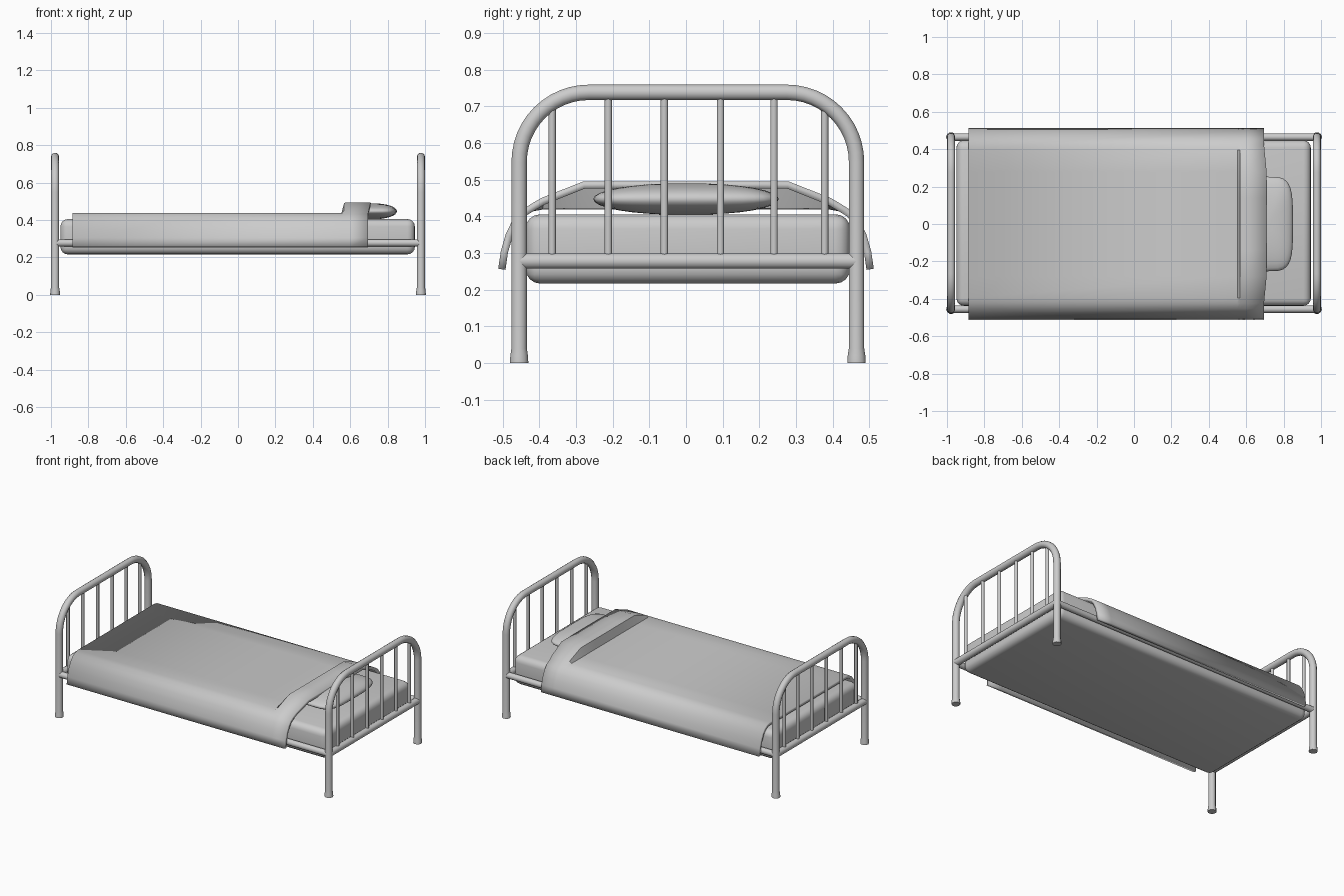
import bpy, bmesh, math
from mathutils import Vector

if "Cube" in bpy.data.objects:
    bpy.data.objects.remove(bpy.data.objects["Cube"])

grey = bpy.data.materials.new("light_grey")
grey.use_nodes = True
grey.diffuse_color = (0.6, 0.6, 0.6, 1)
grey.node_tree.nodes["Principled BSDF"].inputs["Base Color"].default_value = (0.6, 0.6, 0.6, 1)

MID_Y = 0.005     # frame centre
POST_Y = 0.46     # half distance between posts
END_X = 0.978
TUBE = 0.022
RAIL_Z = 0.278
TOP_Z = 0.738
ARCH_R = 0.19


def add_object(name, mesh, angle=40):
    obj = bpy.data.objects.new(name, mesh)
    bpy.context.collection.objects.link(obj)
    mesh.materials.clear()
    mesh.materials.append(grey)
    bpy.ops.object.select_all(action="DESELECT")
    obj.select_set(True)
    bpy.context.view_layer.objects.active = obj
    bpy.ops.object.shade_smooth_by_angle(angle=math.radians(angle))
    return obj


def tube(name, points, radius, scales=None):
    """Round capped tube through the points."""
    curve = bpy.data.curves.new(name, "CURVE")
    curve.dimensions = "3D"
    curve.bevel_depth = radius
    curve.bevel_resolution = 3
    curve.use_fill_caps = True
    spline = curve.splines.new("POLY")
    spline.points.add(len(points) - 1)
    for i, p in enumerate(points):
        spline.points[i].co = (*p, 1)
        spline.points[i].radius = scales[i] if scales else 1
    temp = bpy.data.objects.new(name, curve)
    bpy.context.collection.objects.link(temp)
    bpy.context.view_layer.update()
    evaluated = temp.evaluated_get(bpy.context.evaluated_depsgraph_get())
    mesh = bpy.data.meshes.new_from_object(evaluated)
    bpy.data.objects.remove(temp)
    return add_object(name, mesh)


def arch_height(offset):
    """Centre height of the arch at a distance from its middle."""
    inner = max(0, abs(offset) - (POST_Y - ARCH_R))
    return TOP_Z - ARCH_R + math.sqrt(ARCH_R ** 2 - inner ** 2)


# Head and foot frames: bent tube with flared feet, cross rail and spindles
for end, x in (("head", END_X), ("foot", -END_X)):
    half = [(POST_Y, 0), (POST_Y, 0.02), (POST_Y, 0.04)]
    for i in range(13):
        a = math.radians(90 * i / 12)
        half.append((POST_Y - ARCH_R + ARCH_R * math.cos(a),
                     TOP_Z - ARCH_R + ARCH_R * math.sin(a)))
    path = [(x, MID_Y + y, z) for y, z in half]
    path += [(x, MID_Y - y, z) for y, z in reversed(half)]
    flare = [1.2, 1.15, 1] + [1] * 26 + [1, 1.15, 1.2]
    tube(end + "_frame", path, TUBE, flare)
    tube(end + "_cross_rail", [(x, MID_Y - POST_Y, RAIL_Z), (x, MID_Y + POST_Y, RAIL_Z)], TUBE)
    for i, y in enumerate((-0.37, -0.217, -0.064, 0.089, 0.235, 0.373)):
        tube(f"{end}_spindle_{i + 1}",
             [(x, MID_Y + y, RAIL_Z), (x, MID_Y + y, arch_height(y))], 0.0105)

# Side rails
for side, sign in (("front", -1), ("back", 1)):
    y = MID_Y + sign * POST_Y
    tube(side + "_side_rail", [(-END_X, y, RAIL_Z), (END_X, y, RAIL_Z)], 0.02)

# Mattress: box with rounded edges
bm = bmesh.new()
bmesh.ops.create_cube(bm, size=1)
for v in bm.verts:
    v.co = Vector((v.co.x * 1.895 - 0.002, v.co.y * 0.885 + MID_Y, v.co.z * 0.189 + 0.311))
bmesh.ops.bevel(bm, geom=bm.edges[:], offset=0.04, segments=4, profile=0.5, affect="EDGES")
mesh = bpy.data.meshes.new("mattress")
bm.to_mesh(mesh)
bm.free()
add_object("mattress", mesh)

# Pillow: rounded, flattened cushion
bm = bmesh.new()
bmesh.ops.create_uvsphere(bm, u_segments=32, v_segments=16, radius=1)


def puff(value, power):
    return math.copysign(abs(value) ** power, value)


for v in bm.verts:
    ring = math.hypot(v.co.x, v.co.y)
    c, s = (v.co.x / ring, v.co.y / ring) if ring > 1e-6 else (0, 0)
    spread = ring ** 0.9
    v.co = Vector((0.71 + 0.14 * spread * puff(c, 0.5),
                   0.253 * spread * puff(s, 0.5),
                   0.447 + 0.043 * v.co.z))
mesh = bpy.data.meshes.new("pillow")
bm.to_mesh(mesh)
bm.free()
add_object("pillow", mesh, 60)

# Blanket: draped cross-section swept along the bed, raised over the pillow
drape = [(0.512, 0.257), (0.505, 0.305), (0.492, 0.35), (0.474, 0.388),
         (0.452, 0.415), (0.425, 0.432), (0.395, 0.438), (0.28, 0.438), (0.14, 0.438)]
section = [(-y, z) for y, z in drape] + [(0, 0.438)] + list(reversed(drape))
stations = [(-0.885, 0), (0.553, 0), (0.568, 0.95), (0.6, 1), (0.695, 1)]
bm = bmesh.new()
rows = []
for x, lift in stations:
    row = []
    for y, z in section:
        rise = min(1, max(0, (0.425 - abs(y)) / 0.145))
        shift = 0.014 * rise if x > 0.65 else 0
        row.append(bm.verts.new((x + shift, y, z + 0.057 * lift * rise)))
    rows.append(row)
for a, b in zip(rows, rows[1:]):
    for i in range(len(section) - 1):
        bm.faces.new((a[i], b[i], b[i + 1], a[i + 1]))
bmesh.ops.recalc_face_normals(bm, faces=bm.faces)
if sum(f.normal.z for f in bm.faces) < 0:
    bmesh.ops.reverse_faces(bm, faces=bm.faces)
mesh = bpy.data.meshes.new("blanket")
bm.to_mesh(mesh)
bm.free()
blanket = add_object("blanket", mesh, 30)
solid = blanket.modifiers.new("thickness", "SOLIDIFY")
solid.thickness = 0.02
solid.offset = -1
